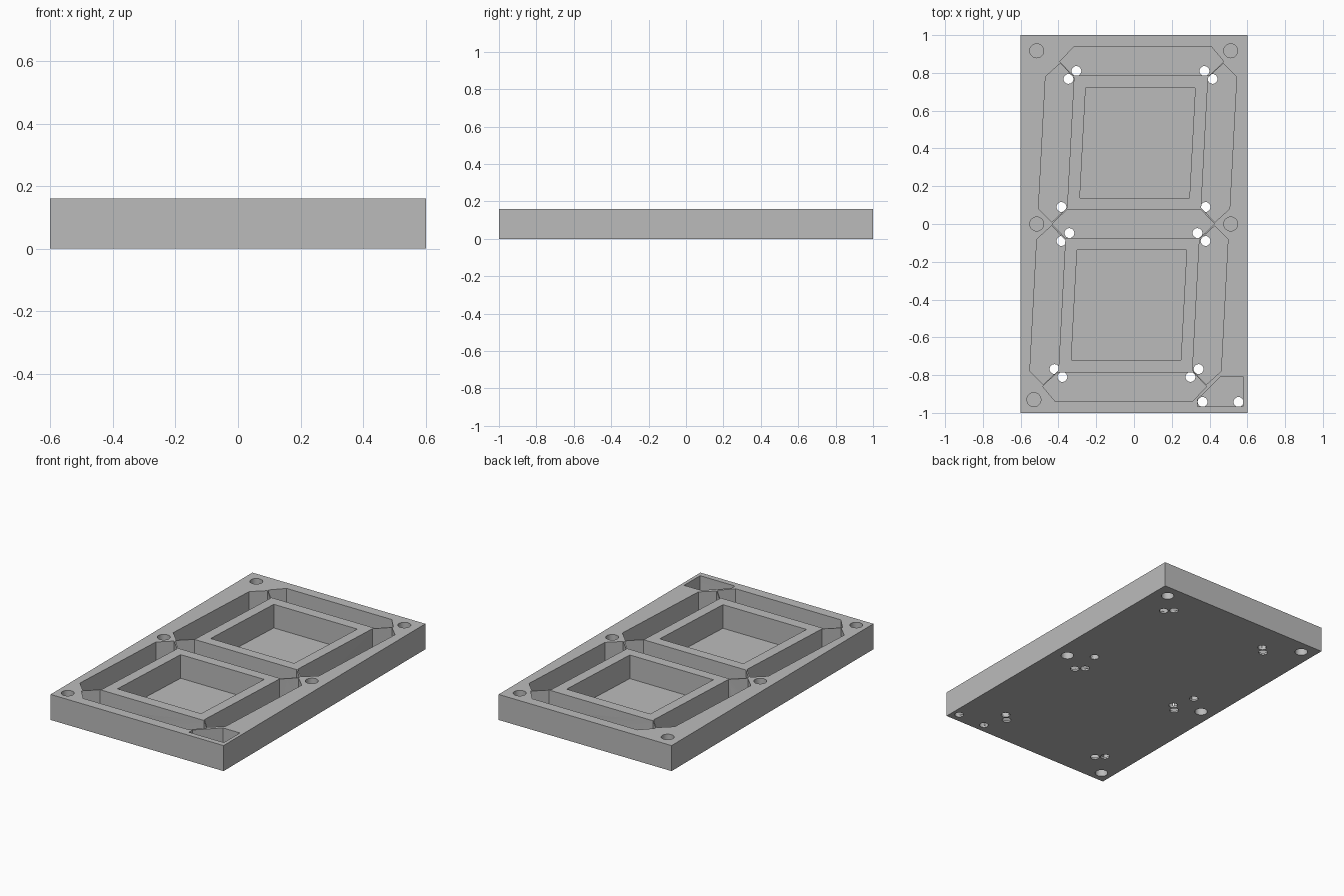
import bpy, bmesh
from math import radians, cos, sin, tau

if "Cube" in bpy.data.objects:
    bpy.data.objects.remove(bpy.data.objects["Cube"], do_unlink=True)

HEIGHT, FLOOR, SLANT, SHIFT = 0.16, 0.012, 0.053, -0.004
OVER = HEIGHT + 0.1

grey = bpy.data.materials.new("plain grey")
grey.use_nodes = True
colour = (0.5, 0.5, 0.5, 1)
grey.diffuse_color = colour
grey.node_tree.nodes["Principled BSDF"].inputs["Base Color"].default_value = colour


def prism(bm, points, low, high):
    """Upright prism over an outline."""
    base = bm.faces.new([bm.verts.new((x, y, low)) for x, y in points])
    side = bmesh.ops.extrude_face_region(bm, geom=[base])["geom"]
    top = [v for v in side if isinstance(v, bmesh.types.BMVert)]
    bmesh.ops.translate(bm, verts=top, vec=(0, 0, high - low))


def circle(x, y, r, n=32):
    return [(x + r * cos(tau * i / n), y + r * sin(tau * i / n)) for i in range(n)]


def slanted(points):
    return [(u + SLANT * v + SHIFT, v) for u, v in points]


def turned(points):
    return [(-u, -v) for u, v in points]


def make(name, bm):
    bmesh.ops.recalc_face_normals(bm, faces=bm.faces)
    mesh = bpy.data.meshes.new(name)
    bm.to_mesh(mesh)
    bm.free()
    mesh.materials.append(grey)
    ob = bpy.data.objects.new(name, mesh)
    bpy.context.collection.objects.link(ob)
    return ob


def carve(ob, bm):
    """Subtract a set of prisms and bake the result."""
    cutter = make("cutter", bm)
    cutter.hide_render = True
    mod = ob.modifiers.new("carve", 'BOOLEAN')
    mod.operation, mod.solver, mod.object = 'DIFFERENCE', 'EXACT', cutter
    graph = bpy.context.evaluated_depsgraph_get()
    mesh = bpy.data.meshes.new_from_object(ob.evaluated_get(graph))
    ob.modifiers.clear()
    ob.data = mesh
    bpy.data.objects.remove(cutter, do_unlink=True)


# Solid slab
bm = bmesh.new()
prism(bm, [(-0.6, -1), (0.6, -1), (0.6, 1), (-0.6, 1)], 0, HEIGHT)
plate = make("segment_plate", bm)

# Seven slanted channels, two square wells and the corner pocket
end_bar = [(-0.365, 0.937), (0.365, 0.937), (0.434, 0.86),
           (0.361, 0.787), (-0.361, 0.787), (-0.434, 0.86)]
middle_bar = [(-0.355, 0.075), (0.355, 0.075), (0.43, 0),
              (0.355, -0.075), (-0.355, -0.075), (-0.43, 0)]
right_bar = [(0.432, 0.85), (0.506, 0.78), (0.506, 0.08),
             (0.432, 0.01), (0.355, 0.085), (0.355, 0.775)]
left_bar = [(-u, v) for u, v in right_bar]
well = [(-0.29, 0.138), (0.29, 0.138), (0.29, 0.72), (-0.29, 0.72)]
corner_pocket = [(0.335, -0.965), (0.578, -0.965), (0.578, -0.807),
                 (0.46, -0.807), (0.335, -0.93)]
bm = bmesh.new()
for shape in (end_bar, right_bar, left_bar, well):
    prism(bm, slanted(shape), FLOOR, OVER)
    prism(bm, slanted(turned(shape)), FLOOR, OVER)
prism(bm, slanted(middle_bar), FLOOR, OVER)
prism(bm, corner_pocket, FLOOR, OVER)
carve(plate, bm)

# Wire holes through the thin floor
wire_holes = [(-0.305, 0.81), (-0.347, 0.768), (0.373, 0.81), (0.416, 0.768),
              (-0.384, 0.09), (0.379, 0.09), (-0.342, -0.048), (-0.384, -0.09),
              (0.336, -0.048), (0.379, -0.09), (-0.421, -0.768), (-0.379, -0.81),
              (0.342, -0.768), (0.299, -0.81), (0.363, -0.942), (0.553, -0.942)]
bm = bmesh.new()
for x, y in wire_holes:
    prism(bm, circle(x, y, 0.026, 24), -0.05, 0.04)
carve(plate, bm)

# Mounting holes, blind from both faces
bm = bmesh.new()
for x, y in [(-0.515, 0.917), (0.512, 0.917), (-0.515, 0), (0.512, 0), (-0.53, -0.93)]:
    prism(bm, circle(x, y, 0.037), HEIGHT / 2 + 0.006, OVER)
    prism(bm, circle(x, y, 0.037), -0.05, HEIGHT / 2 - 0.006)
carve(plate, bm)

bpy.ops.object.select_all(action='DESELECT')
plate.select_set(True)
bpy.context.view_layer.objects.active = plate
bpy.ops.object.shade_smooth_by_angle(angle=radians(30))
